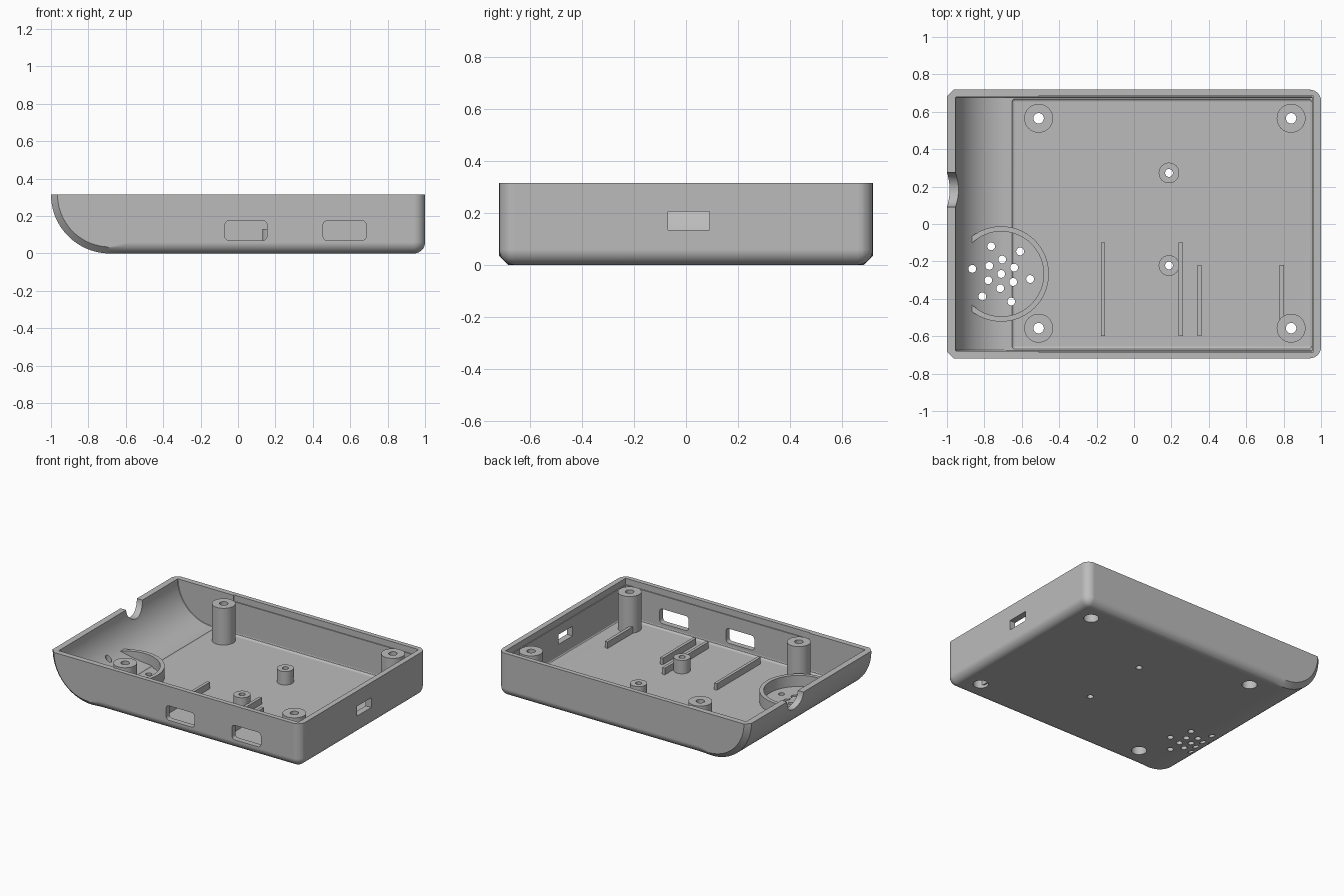
import bpy, bmesh, math
from mathutils import Matrix

if "Cube" in bpy.data.objects:
    bpy.data.objects.remove(bpy.data.objects["Cube"])

grey = bpy.data.materials.new("plain grey")
grey.use_nodes = True
grey.diffuse_color = (0.5, 0.5, 0.5, 1)
grey.node_tree.nodes["Principled BSDF"].inputs["Base Color"].default_value = (0.5, 0.5, 0.5, 1)

TOP = 0.315      # rim height
ARC_X = -0.685   # axis of the curved end, at rim height


def make(name, bm):
    bmesh.ops.recalc_face_normals(bm, faces=bm.faces)
    me = bpy.data.meshes.new(name)
    bm.to_mesh(me)
    bm.free()
    me.materials.append(grey)
    ob = bpy.data.objects.new(name, me)
    bpy.context.collection.objects.link(ob)
    return ob


def box(name, x, y, z, bevel=0, axis=None):
    """Box from ranges; bevel all edges, or only those along one axis."""
    bm = bmesh.new()
    bmesh.ops.create_cube(bm, size=1)
    for v in bm.verts:
        for i, (lo, hi) in enumerate((x, y, z)):
            v.co[i] = hi if v.co[i] > 0 else lo
    if bevel:
        edges = [e for e in bm.edges if axis is None
                 or abs((e.verts[0].co - e.verts[1].co).normalized()[axis]) > 0.9]
        bmesh.ops.bevel(bm, geom=edges, offset=bevel, segments=5, profile=0.5, affect='EDGES')
    return make(name, bm)


def rod(name, x, y, r, z0, z1, n=40):
    bm = bmesh.new()
    bmesh.ops.create_cone(bm, cap_ends=True, segments=n, radius1=r, radius2=r, depth=z1 - z0,
                          matrix=Matrix.Translation((x, y, (z0 + z1) / 2)))
    return make(name, bm)


def hull(name, radius, x1, half, r, chamfer, top):
    """Tray solid: curved left end, filleted right end and sides, flat top."""
    floor = TOP - radius
    ts = sorted({r * (1 - math.cos(i * math.pi / 16)) for i in range(9)} | {chamfer})
    stations = [(-half + t, t) for t in ts] + [(half - t, t) for t in reversed(ts)]
    bm = bmesh.new()
    rings = []
    for y, t in stations:
        d = r - math.sqrt(max(0, r * r - max(0, r - t) ** 2))
        R = radius - max(0, chamfer - t)
        pts = [(ARC_X - R, top)] if top > TOP else []
        for i in range(33):
            a = math.pi / 2 * i / 32
            pts.append((ARC_X - R * math.cos(a), TOP - R * math.sin(a)))
        pts.append((ARC_X + 0.085, floor + d))
        q = max(r - d, 0.0005)
        for i in range(9):
            a = math.pi / 2 * i / 8
            pts.append((x1 - r + q * math.sin(a), floor + r - q * math.cos(a)))
        pts.append((x1 - d, top))
        rings.append([bm.verts.new((px, y, pz)) for px, pz in pts])
    n = len(rings[0])
    for a, b in zip(rings, rings[1:]):
        for i in range(n):
            j = (i + 1) % n
            bm.faces.new((a[i], a[j], b[j], b[i]))
    bm.faces.new(rings[0])
    bm.faces.new(rings[-1])
    return make(name, bm)


def cut(target, cutters, operation='DIFFERENCE'):
    bpy.context.view_layer.objects.active = target
    for c in cutters:
        m = target.modifiers.new("cut", 'BOOLEAN')
        m.operation = operation
        m.solver = 'EXACT'
        m.object = c
        bpy.ops.object.modifier_apply(modifier=m.name)
    for c in cutters:
        bpy.data.objects.remove(c)


# Shell with cavity, recessed floor and rim lip
shell = hull("tray_shell", TOP, 1.0, 0.718, 0.06, 0.035, TOP)
cut(shell, [
    hull("cavity", 0.27, 0.955, 0.678, 0.006, 0.003, 0.5),
    box("floor_recess", (-0.655, 0.952), (-0.672, 0.672), (0.035, 0.09), 0.02),
    box("rim_lip", (-0.51, 0.961), (-0.685, 0.685), (0.27, 0.5)),
])

# Port openings, cable notch
notch = rod("notch", 0, 0, 0.093, -0.15, 0.15, 48)
notch.data.transform(Matrix.Translation((-1.0, 0.183, TOP)) @ Matrix.Rotation(math.pi / 2, 4, 'Y'))
cut(shell, [
    box("port_a", (-0.07, 0.155), (-0.8, -0.6), (0.07, 0.175), 0.022, 1),
    box("port_b", (0.455, 0.685), (-0.8, -0.6), (0.07, 0.175), 0.022, 1),
    box("port_side", (0.9, 1.1), (-0.07, 0.09), (0.135, 0.205)),
    notch,
])

# Speaker grille: centre hole and two rings of six
SX, SY = -0.71, -0.267
holes = [(SX, SY)]
for radius, start in ((0.077, 26), (0.157, 50)):
    for k in range(6):
        a = math.radians(start + 60 * k)
        holes.append((SX + radius * math.cos(a), SY + radius * math.sin(a)))
cut(shell, [rod("grille_hole", x, y, 0.021, -0.1, 0.2, 20) for x, y in holes])

parts = [shell]

# Speaker retaining ring, trimmed to the curved end
ring = rod("speaker_ring", SX, SY, 0.255, 0.0, 0.115, 64)
cut(ring, [rod("ring_bore", SX, SY, 0.227, -0.1, 0.2, 64),
           box("ring_trim", (-1.2, -0.866), (-1, 1), (-0.1, 0.3))])
cut(ring, [hull("ring_limit", 0.293, 0.98, 0.7, 0.02, 0.01, 0.5)], 'INTERSECT')
parts.append(ring)

# Corner screw posts, counterbored from below, and small board posts
posts = [("corner_post", x, y, 0.077, 0.028, 0.30, 0.05) for x in (-0.51, 0.84) for y in (-0.557, 0.565)]
posts += [("board_post", 0.187, y, 0.055, 0.021, 0.132, 0) for y in (-0.222, 0.273)]
for name, x, y, r, bore, top, head in posts:
    post = rod(name, x, y, r, 0.02, top)
    for body in (post, shell):
        cutters = [rod("bore", x, y, bore, -0.1, 0.4, 24)]
        if head:
            cutters.append(rod("screw_head", x, y, head, -0.1, 0.1, 32))
        cut(body, cutters)
    parts.append(post)

# Board support ribs
for x, y1 in ((-0.165, -0.1), (0.25, -0.1), (0.35, -0.22), (0.79, -0.22)):
    parts.append(box("support_rib", (x - 0.011, x + 0.011), (-0.6, y1), (0.02, 0.082)))

# Smooth curved walls, crisp edges
for ob in parts:
    bpy.ops.object.select_all(action='DESELECT')
    ob.select_set(True)
    bpy.context.view_layer.objects.active = ob
    bpy.ops.object.shade_smooth_by_angle(angle=math.radians(28))
    wn = ob.modifiers.new("weighted_normals", 'WEIGHTED_NORMAL')
    wn.keep_sharp = True
